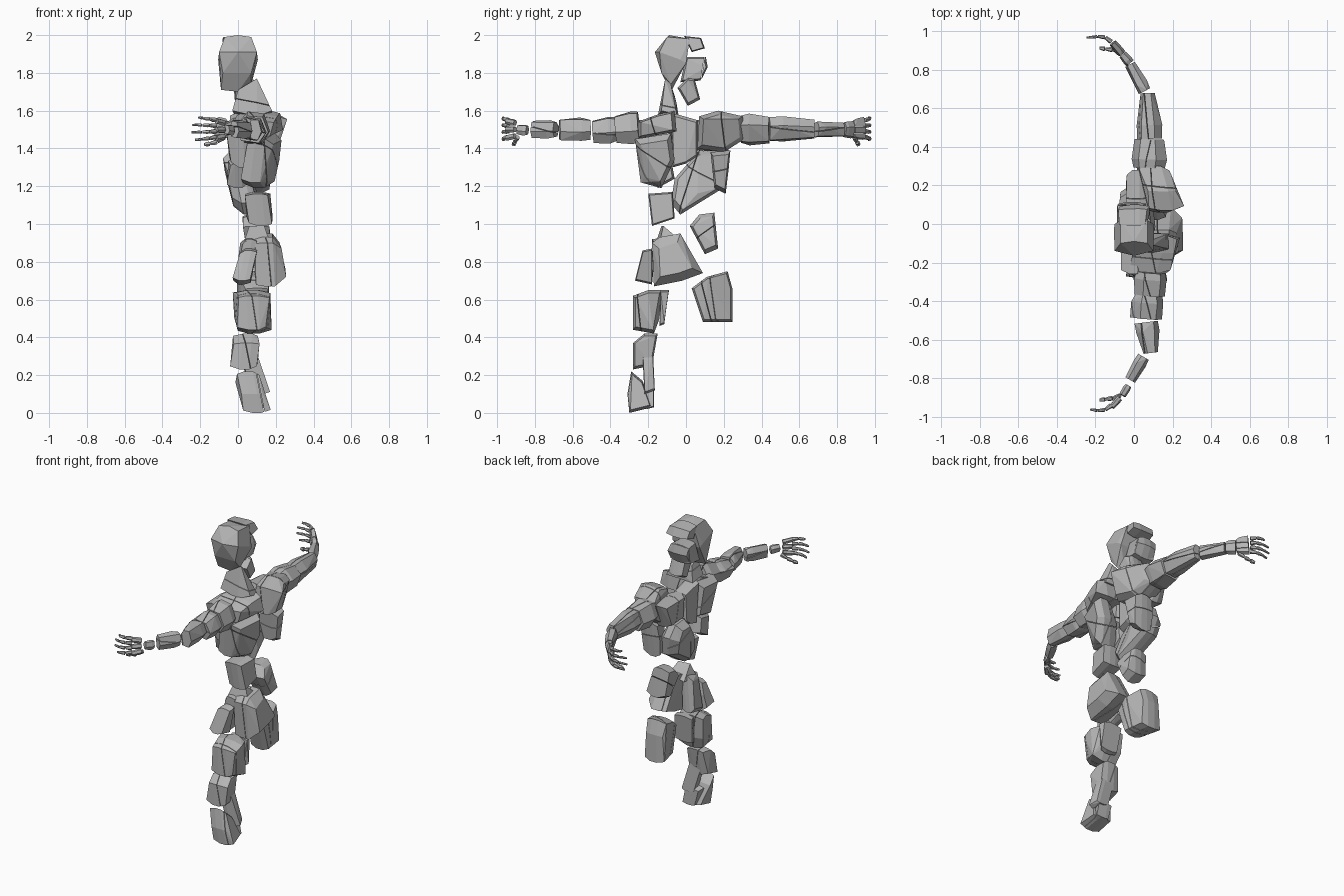
import bpy, bmesh, random
from mathutils import Vector as V
random.seed(4)

stone = bpy.data.materials.new("grey stone")
stone.diffuse_color = (0.46, 0.46, 0.46, 1)
GAP = 0.0015


def hull(points):
    bm = bmesh.new()
    for p in points:
        bm.verts.new(p)
    r = bmesh.ops.convex_hull(bm, input=bm.verts)
    junk = [g for g in r["geom_interior"] if isinstance(g, bmesh.types.BMVert)]
    bmesh.ops.delete(bm, geom=junk, context='VERTS')
    return bm


def rock(name, points, cuts=()):
    """Convex stone, cracked apart along planes given as (point, normal)."""
    sets = [[V(p) for p in points]]
    for co, no in cuts:
        co, no = V(co), V(no).normalized()
        out = []
        for s in sets:
            for sign in (1, -1):
                bm = hull(s)
                bmesh.ops.bisect_plane(bm, geom=bm.verts[:] + bm.edges[:] + bm.faces[:],
                                       plane_co=co - no * sign * GAP, plane_no=no * sign,
                                       clear_outer=True)
                pts = [v.co.copy() for v in bm.verts]
                bm.free()
                if len(pts) > 3:
                    out.append(pts)
        sets = out
    for s in sets:
        bm = hull(s)
        bmesh.ops.dissolve_limit(bm, angle_limit=0.12, verts=bm.verts[:], edges=bm.edges[:])
        bmesh.ops.recalc_face_normals(bm, faces=bm.faces[:])
        me = bpy.data.meshes.new(name)
        bm.to_mesh(me)
        bm.free()
        me.materials.append(stone)
        bpy.context.collection.objects.link(bpy.data.objects.new(name, me))


def slab(name, outline, x0, x1, s0=0.8, s1=0.8, tilt=0.0, cuts=(), lean=0.0):
    """Stone from a side outline (y, z), chamfered toward both uneven x ends."""
    cy = sum(p[0] for p in outline) / len(outline)
    cz = sum(p[1] for p in outline) / len(outline)
    w = x1 - x0
    pts = []
    for t, s in ((0, s0), (.35, 1), (.7, 1), (1, s1)):
        for y, z in outline:
            rough = random.uniform(-.1, .1) * w if t in (0, 1) else 0
            pts.append((x0 + w * t + rough + tilt * (z - cz) + lean * (y - cy),
                        cy + (y - cy) * s, cz + (z - cz) * s))
    rock(name, pts, cuts)


def limb(name, a, b, ra, rb, cuts=()):
    """Tapered six-sided stone from a to b; ra and rb are (x, z) half sizes."""
    a, b = V(a), V(b)
    d = (b - a).normalized()
    side = d.cross(V((0, 0, 1))).normalized()
    up = side.cross(d)
    hexa = ((1, .3), (.4, 1), (-.6, .9), (-1, -.2), (-.5, -1), (.6, -.85))
    pts = []
    for t, k in ((0, .9), (.3, 1.05), (1, 1)):
        c = a.lerp(b, t)
        for u, v in hexa:
            j = random.uniform(.93, 1.05) * k
            pts.append(c + side * u * j * (ra[0] + (rb[0] - ra[0]) * t)
                       + up * v * j * (ra[1] + (rb[1] - ra[1]) * t))
    rock(name, pts, cuts)


# head
rock("skull", [(-.07, -.1, 1.99), (.0, -.09, 2.0), (.07, -.1, 1.99), (-.07, .02, 1.98), (.07, .02, 1.98),
               (-.1, -.14, 1.91), (.0, -.165, 1.91), (.1, -.14, 1.91), (-.105, -.03, 1.87), (.105, -.03, 1.87),
               (-.09, -.08, 1.71), (.0, -.08, 1.7), (.07, -.08, 1.74), (-.08, -.13, 1.8), (.07, -.13, 1.8),
               (.1, -.0, 1.85), (-.1, -.0, 1.85)])
slab("crown", [(-.01, 1.995), (.08, 1.985), (.1, 1.93), (.03, 1.91)], -.07, .07, .85, .85)
slab("face", [(.0, 1.885), (.105, 1.885), (.115, 1.83), (.08, 1.76), (-.03, 1.75)], -.08, .05, .85, .85,
     cuts=[((0, .085, 1.8), (0, 1, -.15))])
slab("jaw", [(-.045, 1.72), (.01, 1.775), (.045, 1.77), (.075, 1.66), (.01, 1.625)], -.02, .08, .85, .8)
# neck and upper chest
rock("neck", [(.0, -.12, 1.71), (.1, -.11, 1.77), (.12, -.05, 1.64), (.18, -.13, 1.6), (.18, -.05, 1.58),
              (-.03, -.14, 1.6), (-.02, -.04, 1.58), (.0, -.06, 1.68), (.1, -.08, 1.74), (.1, -.15, 1.57)],
     [((.08, 0, 1.62), (.2, .2, 1))])
slab("left_trapezius", [(-.26, 1.54), (-.15, 1.58), (-.06, 1.6), (-.05, 1.49), (-.26, 1.45)], .0, .2, .9, .8,
     .1, [((.1, -.16, 1.5), (.1, 1, .3)), ((.1, 0, 1.5), (1, .1, .3))], .25)
slab("left_shoulder_blade", [(-.27, 1.45), (-.08, 1.48), (-.06, 1.34), (-.13, 1.19), (-.24, 1.22)],
     .05, .2, .85, .75, .15, [((.14, -.17, 1.36), (.2, .6, 1)), ((.12, 0, 1.35), (1, .1, .1))], .25)
slab("right_shoulder_blade", [(.07, 1.57), (.17, 1.6), (.3, 1.57), (.31, 1.45), (.2, 1.38), (.06, 1.4)],
     .05, .205, .9, .8, .15, [((.15, .2, 1.5), (.1, 1, .1)), ((.13, 0, 1.5), (1, .1, .2))], -.25)
slab("sternum", [(-.08, 1.59), (.06, 1.55), (.06, 1.36), (.0, 1.32), (-.07, 1.3)], -.04, .06, .9, .9)
slab("left_chest", [(-.26, 1.55), (-.08, 1.56), (-.06, 1.34), (-.22, 1.3)], -.05, .06, .8, .8, -.1,
     [((0, -.15, 1.43), (.2, .4, 1))])
slab("right_chest", [(.06, 1.55), (.28, 1.54), (.22, 1.38), (.06, 1.39)], -.04, .07, .8, .8, -.1,
     [((0, .15, 1.45), (0, 1, .2))])
# ribs and belly
slab("ribs", [(.07, 1.39), (.16, 1.38), (.2, 1.3), (.18, 1.18), (.06, 1.15), (-.03, 1.05), (-.08, 1.11), (-.06, 1.24)],
     -.05, .08, .75, .85, -.2, [((0, .02, 1.22), (.1, 1, -.3)), ((0, .05, 1.3), (.3, .5, 1))])
slab("left_ribs", [(-.2, 1.32), (-.08, 1.35), (-.06, 1.24), (-.15, 1.19)], -.05, .05)
slab("right_flank", [(.13, 1.38), (.235, 1.39), (.225, 1.28), (.21, 1.16), (.15, 1.19)], .05, .17, .85, .8, .1,
     [((.15, .2, 1.29), (.1, -.2, 1))], -.2)
slab("belly", [(-.2, 1.16), (-.07, 1.17), (-.06, 1.03), (-.18, .99)], .05, .17, .85, .9, -.1)
# hips
slab("right_hip", [(.02, .99), (.07, 1.05), (.15, 1.06), (.17, .87), (.1, .84)], .04, .16, .8, .8, -.1,
     [((.1, .1, .95), (.1, .6, -.8))])
slab("seat", [(-.18, .9), (-.14, .93), (-.03, .95), (.09, .74), (-.02, .7), (-.17, .67)], .08, .235, .95, .65,
     -.05, [((.13, 0, .8), (1, .2, .1))])
rock("waist", [(.03, -.16, .9), (.17, -.14, .9), (.06, -.13, .99), (.14, -.12, .99), (.05, -.05, .9), (.16, -.05, .93)])
# left leg
slab("left_thigh_front", [(-.27, .7), (-.23, .86), (-.18, .87), (-.17, .78), (-.18, .68)], -.01, .08, .8, .9, .2)
slab("left_groin", [(-.18, .92), (-.08, .93), (-.06, .7), (-.17, .68)], .0, .08, .75, .9, .15)
slab("left_knee", [(-.28, .62), (-.2, .65), (-.13, .65), (-.14, .5), (-.17, .42), (-.28, .44)], -.01, .16, .88, .85, -.03,
     [((.1, -.245, .55), (.1, 1, .1)), ((.06, -.2, .55), (1, .3, .15))])
slab("left_knee_side", [(-.135, .65), (-.09, .65), (-.115, .47), (-.14, .46)], .03, .15, .9, .9)
slab("left_shin", [(-.28, .37), (-.22, .42), (-.15, .42), (-.18, .25), (-.28, .23)], -.03, .11, .85, .85, .1,
     [((.04, -.2, .33), (1, .1, .2))])
slab("left_calf", [(-.23, .3), (-.175, .33), (-.165, .12), (-.22, .1)], .04, .13, .9, .9, -.3)
slab("left_foot", [(-.29, .22), (-.23, .17), (-.18, .03), (-.3, .0), (-.31, .1)], .01, .14, .88, .85, -.2,
     [((.12, 0, .1), (1, 0, .2))])
slab("left_heel", [(-.22, .15), (-.17, .14), (-.17, .03), (-.21, .02)], .04, .13, .9, .9, -.2)
# right thigh
slab("right_thigh", [(.03, .66), (.11, .72), (.22, .75), (.245, .66), (.245, .48), (.09, .48)], .01, .15, .9, .9, 0,
     [((.1, .11, .6), (.1, 1, .25)), ((.1, .17, .6), (.5, 1, .1))], -.15)
# left arm (towards -y)
limb("left_shoulder", (.09, -.25, 1.51), (.08, -.37, 1.5), (.085, .09), (.08, .07),
     [((.09, -.3, 1.5), (1, .2, .3))])
limb("left_upper_arm", (.075, -.37, 1.5), (.065, -.49, 1.49), (.078, .07), (.085, .06),
     [((.06, -.43, 1.5), (.3, .1, 1)), ((.06, -.43, 1.5), (1, .3, -.2))])
limb("left_elbow", (.065, -.51, 1.5), (.085, -.67, 1.5), (.067, .06), (.038, .055),
     [((.05, -.57, 1.5), (1, .1, .15))])
limb("left_forearm", (.05, -.69, 1.5), (-.02, -.81, 1.5), (.035, .045), (.028, .045),
     [((.02, -.75, 1.5), (.1, .2, 1))])
# right arm (towards +y)
limb("right_shoulder", (.075, .29, 1.5), (.08, .44, 1.5), (.09, .08), (.078, .072),
     [((.09, .35, 1.5), (1, -.2, .3))])
limb("right_upper_arm", (.08, .442, 1.5), (.072, .68, 1.5), (.074, .07), (.037, .05),
     [((.07, .56, 1.51), (.2, .15, 1)), ((.07, .56, 1.5), (1, .1, .1))])
limb("right_forearm", (.055, .69, 1.5), (-.02, .83, 1.5), (.037, .045), (.028, .038),
     [((.03, .75, 1.5), (.1, -.1, 1))])
limb("right_wrist", (-.02, .835, 1.5), (-.06, .88, 1.5), (.026, .038), (.022, .045))
# hands, with four curled fingers and a thumb
for side, name in ((1, "right"), (-1, "left")):
    end = .975 if side > 0 else .97
    if side > 0:
        limb("right_palm", (-.062, .885, 1.5), (-.11, .94, 1.505), (.024, .05), (.02, .06),
             [((0, .9, 1.515), (0, 0, 1)), ((0, .9, 1.48), (0, 0, 1))])
    else:
        limb("left_wrist", (-.03, -.84, 1.495), (-.06, -.89, 1.5), (.02, .028), (.018, .025))
        for z in (1.465, 1.5, 1.535):
            limb("left_palm", (-.075, -.905, z), (-.115, -.95, z + (z - 1.5) * .3), (.017, .016), (.014, .014))
    for i in range(4):
        z0, z1 = 1.46 + i * .03, 1.445 + i * .04
        reach = (.22, .24, .235, .2)[i] - (0 if side > 0 else .02)
        path = [(-.115, side * (end - .03), z0), (-.15, side * (end - .005), (z0 * .6 + z1 * .4)),
                (-.19, side * end, z0 * .3 + z1 * .7), (-reach - .01, side * (end - .008), z1)]
        for k in range(3):
            a, b = V(path[k]), V(path[k + 1])
            r = .013 - .0025 * k
            limb(name + "_finger", a.lerp(b, .06), a.lerp(b, .94), (r, r), (r * .7, r * .7))
    thumb = [(-.07, side * .89, 1.46), (-.11, side * .905, 1.435), (-.15, side * .91, 1.425), (-.18, side * .915, 1.42)]
    for k in range(3):
        a, b = V(thumb[k]), V(thumb[k + 1])
        limb(name + "_thumb", a.lerp(b, .06), a.lerp(b, .94), (.013, .013), (.008, .008))
